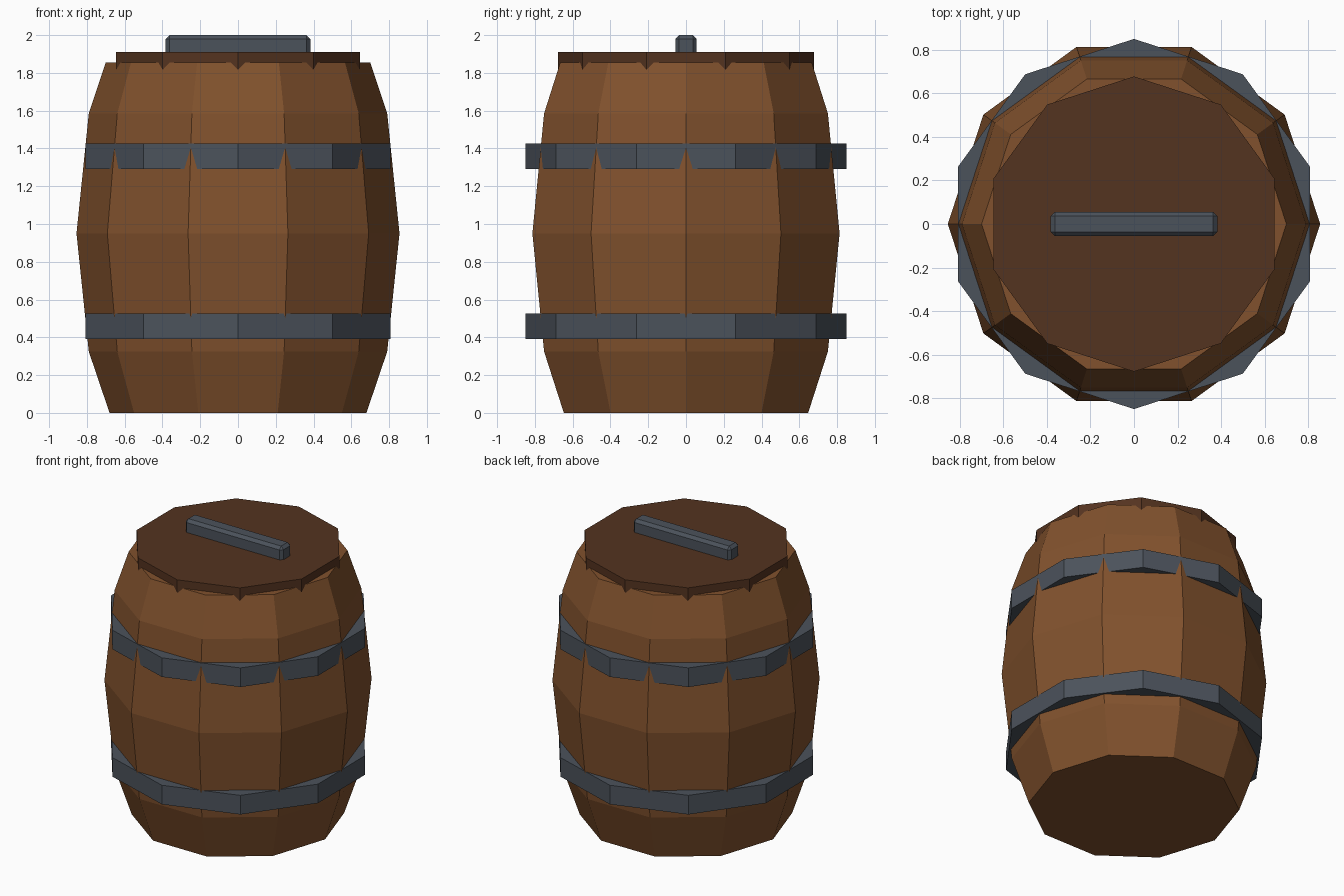
import bpy, bmesh, math

if "Cube" in bpy.data.objects:
    bpy.data.objects.remove(bpy.data.objects["Cube"])

SIDES = 10


def material(name, rgb):
    m = bpy.data.materials.new(name)
    m.diffuse_color = (*rgb, 1)
    m.use_nodes = True
    m.node_tree.nodes["Principled BSDF"].inputs["Base Color"].default_value = m.diffuse_color
    return m


wood = material("wood", (0.22, 0.083, 0.026))
dark_wood = material("dark_wood", (0.088, 0.033, 0.014))
iron = material("iron", (0.071, 0.085, 0.105))


def add_object(name, bm, mat):
    bmesh.ops.recalc_face_normals(bm, faces=bm.faces)
    mesh = bpy.data.meshes.new(name)
    bm.to_mesh(mesh)
    bm.free()
    mesh.materials.append(mat)
    obj = bpy.data.objects.new(name, mesh)
    bpy.context.collection.objects.link(obj)
    return obj


def turned(name, profile, mat, turn=0.0):
    """Closed flat-faced solid from a (radius, z) profile."""
    bm = bmesh.new()
    rings = []
    for r, z in profile:
        angles = [turn + 2 * math.pi * i / SIDES for i in range(SIDES)]
        rings.append([bm.verts.new((r * math.cos(a), r * math.sin(a), z)) for a in angles])
    for low, high in zip(rings, rings[1:]):
        for i in range(SIDES):
            j = (i + 1) % SIDES
            bm.faces.new((low[i], low[j], high[j], high[i]))
    bm.faces.new(rings[0])
    bm.faces.new(rings[-1])
    return add_object(name, bm, mat)


# Bulging barrel body
turned("barrel_body",
       [(0.68, 0), (0.79, 0.325), (0.855, 0.95), (0.79, 1.585), (0.70, 1.855)], wood)

# Hoops and lid are turned half a side, so the stave corners show through
half_side = math.pi / SIDES
for name, z in (("lower_hoop", 0.39), ("upper_hoop", 1.29)):
    turned(name, [(0.85, z), (0.85, z + 0.135)], iron, half_side)
turned("lid", [(0.678, 1.80), (0.678, 1.91)], dark_wood, half_side)

# Chamfered bar handle, sunk slightly into the lid
bm = bmesh.new()
bmesh.ops.create_cube(bm, size=1)
for v in bm.verts:
    v.co = (v.co.x * 0.765, v.co.y * 0.112, 1.94 + v.co.z * 0.12)
handle = add_object("lid_handle", bm, iron)
bevel = handle.modifiers.new("chamfer", "BEVEL")
bevel.width = 0.02
bevel.segments = 1
